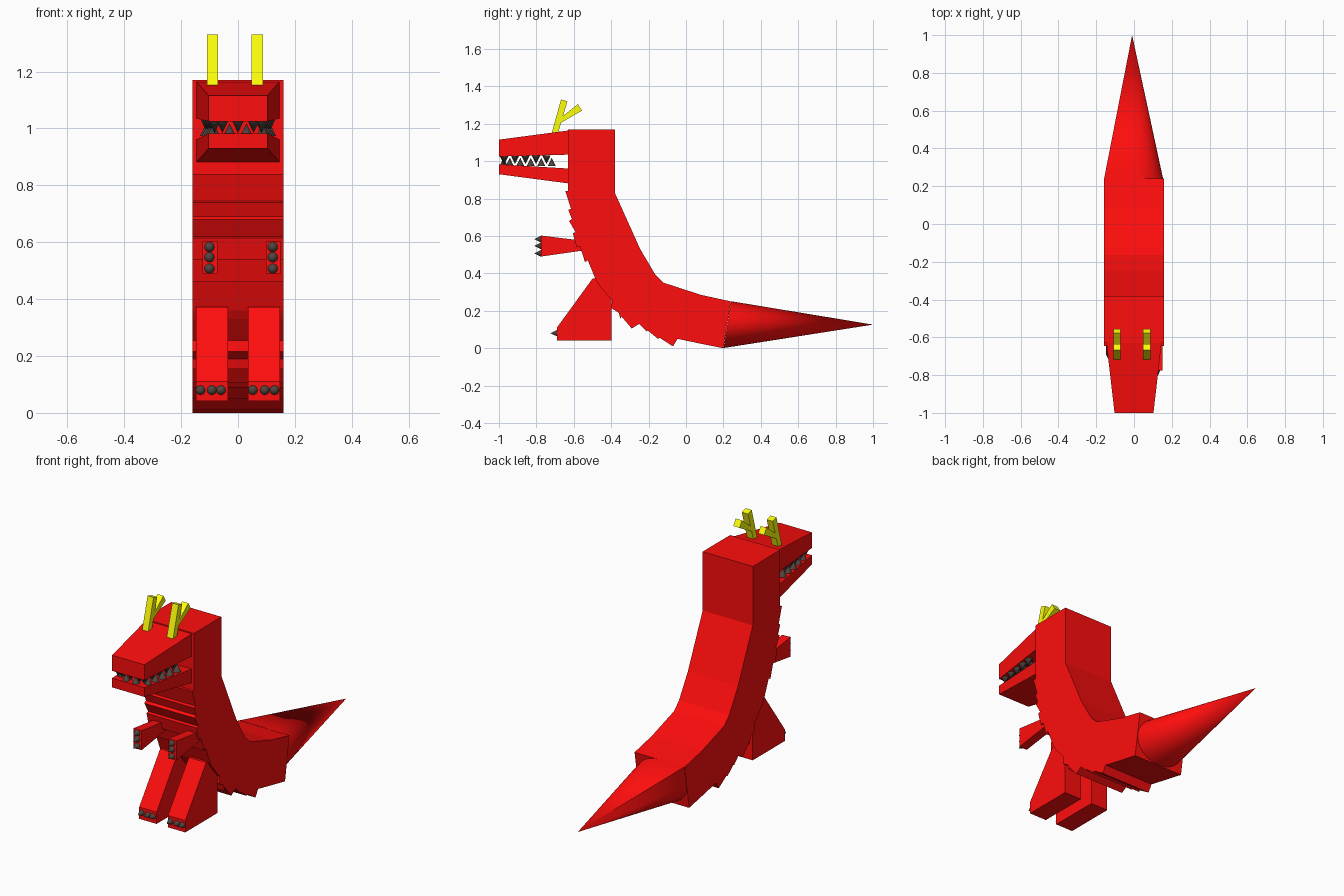
import bpy, bmesh
from mathutils import Vector, Matrix

if "Cube" in bpy.data.objects:
    bpy.data.objects.remove(bpy.data.objects["Cube"])


def material(name, rgb):
    m = bpy.data.materials.new(name)
    m.diffuse_color = (*rgb, 1)
    m.use_nodes = True
    m.node_tree.nodes["Principled BSDF"].inputs["Base Color"].default_value = m.diffuse_color
    return m


RED = material("red", (1.0, 0.004, 0.004))
YELLOW = material("yellow", (1.0, 1.0, 0.003))
DARK = material("dark_grey", (0.08, 0.058, 0.05))


def finish(bm, name, mat, smooth=False):
    bmesh.ops.recalc_face_normals(bm, faces=bm.faces)
    me = bpy.data.meshes.new(name)
    bm.to_mesh(me)
    bm.free()
    me.materials.append(mat)
    ob = bpy.data.objects.new(name, me)
    bpy.context.collection.objects.link(ob)
    if smooth:
        bpy.ops.object.select_all(action='DESELECT')
        ob.select_set(True)
        bpy.context.view_layer.objects.active = ob
        bpy.ops.object.shade_smooth_by_angle(angle=0.7)
    return ob


def prism(bm, profile, x0, x1):
    """Side profile of (y, z) points extruded across x."""
    face = bm.faces.new([bm.verts.new((x0, y, z)) for y, z in profile])
    ext = bmesh.ops.extrude_face_region(bm, geom=[face])
    verts = [v for v in ext["geom"] if isinstance(v, bmesh.types.BMVert)]
    bmesh.ops.translate(bm, vec=(x1 - x0, 0, 0), verts=verts)


def cone(bm, base, tip, radius, sides=16, squash=1.0):
    """Cone from base to tip; squash scales it up/down across its axis."""
    base, tip = Vector(base), Vector(tip)
    axis = tip - base
    up = Vector((1, 0, 0)).cross(axis).normalized()
    rot = Matrix((Vector((1, 0, 0)), up, axis.normalized())).transposed().to_4x4()
    mat = (Matrix.Translation((base + tip) / 2) @ rot
           @ Matrix.Diagonal((1, squash, 1, 1)))
    bmesh.ops.create_cone(bm, cap_ends=True, segments=sides, radius1=radius,
                          radius2=0, depth=axis.length, matrix=mat)


# Neck and body slab with a stepped belly
bm = bmesh.new()
prism(bm, [
    (-0.63, 1.17), (-0.38, 1.17), (-0.38, 0.83), (-0.245, 0.53), (-0.165, 0.395),
    (-0.12, 0.35), (0.08, 0.285), (0.24, 0.25), (0.20, 0.0), (0.06, 0.028),
    (-0.045, 0.05), (-0.07, 0.01), (-0.14, 0.055), (-0.15, 0.05), (-0.205, 0.095),
    (-0.21, 0.09), (-0.25, 0.13), (-0.29, 0.105), (-0.345, 0.17), (-0.35, 0.155),
    (-0.36, 0.19), (-0.40, 0.215), (-0.395, 0.255), (-0.46, 0.33), (-0.48, 0.36),
    (-0.525, 0.47), (-0.54, 0.46), (-0.565, 0.54), (-0.585, 0.54), (-0.605, 0.615),
    (-0.59, 0.62), (-0.625, 0.68), (-0.61, 0.69), (-0.63, 0.74), (-0.615, 0.745),
    (-0.645, 0.84), (-0.63, 0.84)], -0.16, 0.16)
finish(bm, "body", RED)

# Tail: round cone whose upper left quarter is squared off to the body corner
bm = bmesh.new()
RX, RZ, CZ = 0.158, 0.125, 0.126
cone(bm, (0, 0.22, CZ), (-0.01, 1.0, CZ), RX, 48, RZ / RX)
for v in bm.verts:
    if v.co.y < 0.5:
        dx, dz = v.co.x / RX, (v.co.z - CZ) / RZ
        if dx < 0 and dz > 0:
            k = 1 / max(-dx, dz)
            v.co.x, v.co.z = dx * k * RX, CZ + dz * k * RZ
        # lean the base ring so it meets the slanted body end
        v.co.y = 0.221 + (v.co.z - CZ) * 0.16
finish(bm, "tail", RED, True)

# Jaws tapering toward the snout
for name, prof in (("upper_jaw", [(-0.62, 1.165), (-1, 1.115), (-1, 1.025), (-0.62, 1.035)]),
                   ("lower_jaw", [(-0.62, 0.96), (-1, 0.983), (-1, 0.93), (-0.62, 0.88)])):
    bm = bmesh.new()
    prism(bm, prof, -1, 1)
    for v in bm.verts:
        v.co.x *= 0.103 if v.co.y < -0.9 else 0.147
    finish(bm, name, RED)

# Teeth: two interleaved rows along the sides and the snout
for name, z0, z1, shift, front in (
        ("upper_teeth", 1.03, 0.984, 0.0, (-0.055, 0, 0.055)),
        ("lower_teeth", 0.973, 1.018, 0.028, (-0.03, 0.03))):
    bm = bmesh.new()
    spots = [(x, -0.975) for x in front]
    for i in range(5):
        y = -0.97 + shift + i * 0.056
        x = 0.103 + (y + 1) * 0.116 - 0.024
        spots += [(x, y), (-x, y)]
    for x, y in spots:
        cone(bm, (x, y, z0), (x, y, z1), 0.022)
    finish(bm, name, DARK, True)

# Arms and hand claws
for side, x0, x1 in (("left", -0.125, -0.072), ("right", 0.098, 0.15)):
    bm = bmesh.new()
    prism(bm, [(-0.53, 0.572), (-0.775, 0.602), (-0.775, 0.49), (-0.53, 0.525)], x0, x1)
    finish(bm, side + "_arm", RED)
    bm = bmesh.new()
    xm = (x0 + x1) / 2 - 0.002
    for z in (0.583, 0.547, 0.507):
        cone(bm, (xm, -0.774, z), (xm, -0.812, z), 0.018)
    finish(bm, side + "_hand_claws", DARK, True)

# Legs and toe claws
for side, x0, x1, toes in (("left", -0.147, -0.036, (-0.132, -0.092, -0.06)),
                           ("right", 0.036, 0.147, (0.052, 0.094, 0.128))):
    bm = bmesh.new()
    prism(bm, [(-0.50, 0.372), (-0.69, 0.11), (-0.69, 0.042), (-0.398, 0.042),
               (-0.398, 0.372)], x0, x1)
    finish(bm, side + "_leg", RED)
    bm = bmesh.new()
    for x in toes:
        cone(bm, (x, -0.689, 0.08), (x, -0.724, 0.08), 0.017)
    finish(bm, side + "_toe_claws", DARK, True)

# Forked horns
for side, x0, x1 in (("left", -0.109, -0.071), ("right", 0.048, 0.088)):
    bm = bmesh.new()
    prism(bm, [(-0.718, 1.15), (-0.668, 1.33), (-0.634, 1.32), (-0.684, 1.15)], x0, x1)
    prism(bm, [(-0.672, 1.23), (-0.578, 1.305), (-0.556, 1.27), (-0.678, 1.2)], x0, x1)
    finish(bm, side + "_horn", YELLOW)
